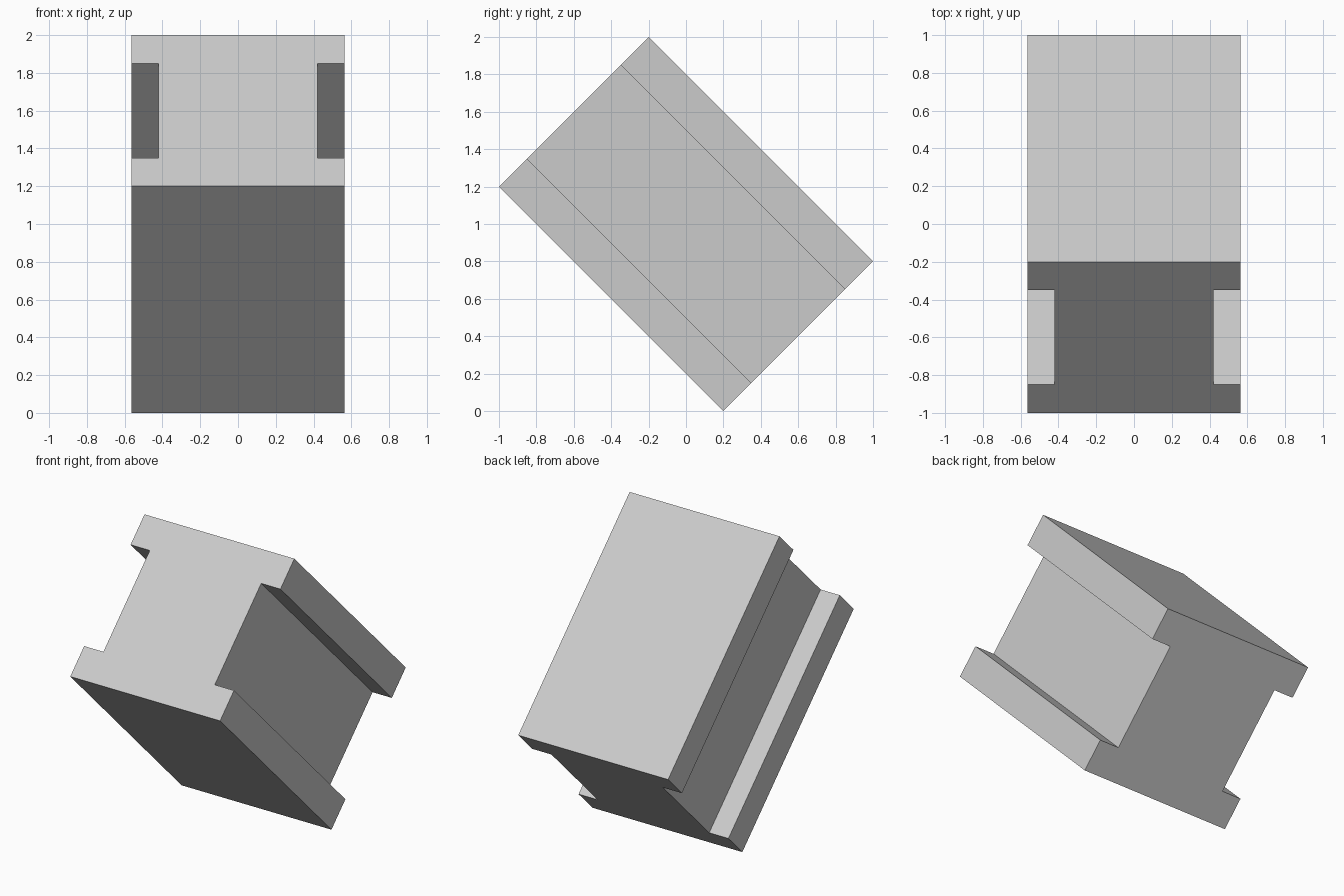
import bpy
import bmesh
import math
from mathutils import Matrix

cube = bpy.data.objects.get("Cube")
if cube:
    bpy.data.objects.remove(cube, do_unlink=True)

# Sizes of the beam before tilting
HALF_WIDTH = 0.565
WEB_HALF_WIDTH = 0.42
HALF_HEIGHT = 0.4 * math.sqrt(2)
WEB_HALF_HEIGHT = 0.25 * math.sqrt(2)
LENGTH = 1.2 * math.sqrt(2)

# Plain grey material
grey = bpy.data.materials.new("light_grey")
grey.use_nodes = True
colour = (0.6, 0.6, 0.6, 1)
grey.diffuse_color = colour
grey.node_tree.nodes["Principled BSDF"].inputs["Base Color"].default_value = colour

# I-shaped profile: right half, then mirrored for the left half
right = [(HALF_WIDTH, -HALF_HEIGHT), (HALF_WIDTH, -WEB_HALF_HEIGHT),
         (WEB_HALF_WIDTH, -WEB_HALF_HEIGHT), (WEB_HALF_WIDTH, WEB_HALF_HEIGHT),
         (HALF_WIDTH, WEB_HALF_HEIGHT), (HALF_WIDTH, HALF_HEIGHT)]
profile = right + [(-x, z) for x, z in reversed(right)]

# Extrude the profile along the beam, then tilt it onto its lower edge
bm = bmesh.new()
end = bm.faces.new([bm.verts.new((x, -LENGTH / 2, z)) for x, z in profile])
grown = bmesh.ops.extrude_face_region(bm, geom=[end], use_keep_orig=True)
moved = [v for v in grown["geom"] if isinstance(v, bmesh.types.BMVert)]
bmesh.ops.translate(bm, verts=moved, vec=(0, LENGTH, 0))
bmesh.ops.recalc_face_normals(bm, faces=bm.faces)
tilt = Matrix.Translation((0, 0, 1)) @ Matrix.Rotation(math.radians(-45), 4, "X")
bm.transform(tilt)

mesh = bpy.data.meshes.new("tilted_i_beam")
bm.to_mesh(mesh)
bm.free()
mesh.materials.append(grey)
beam = bpy.data.objects.new("tilted_i_beam", mesh)
bpy.context.collection.objects.link(beam)
